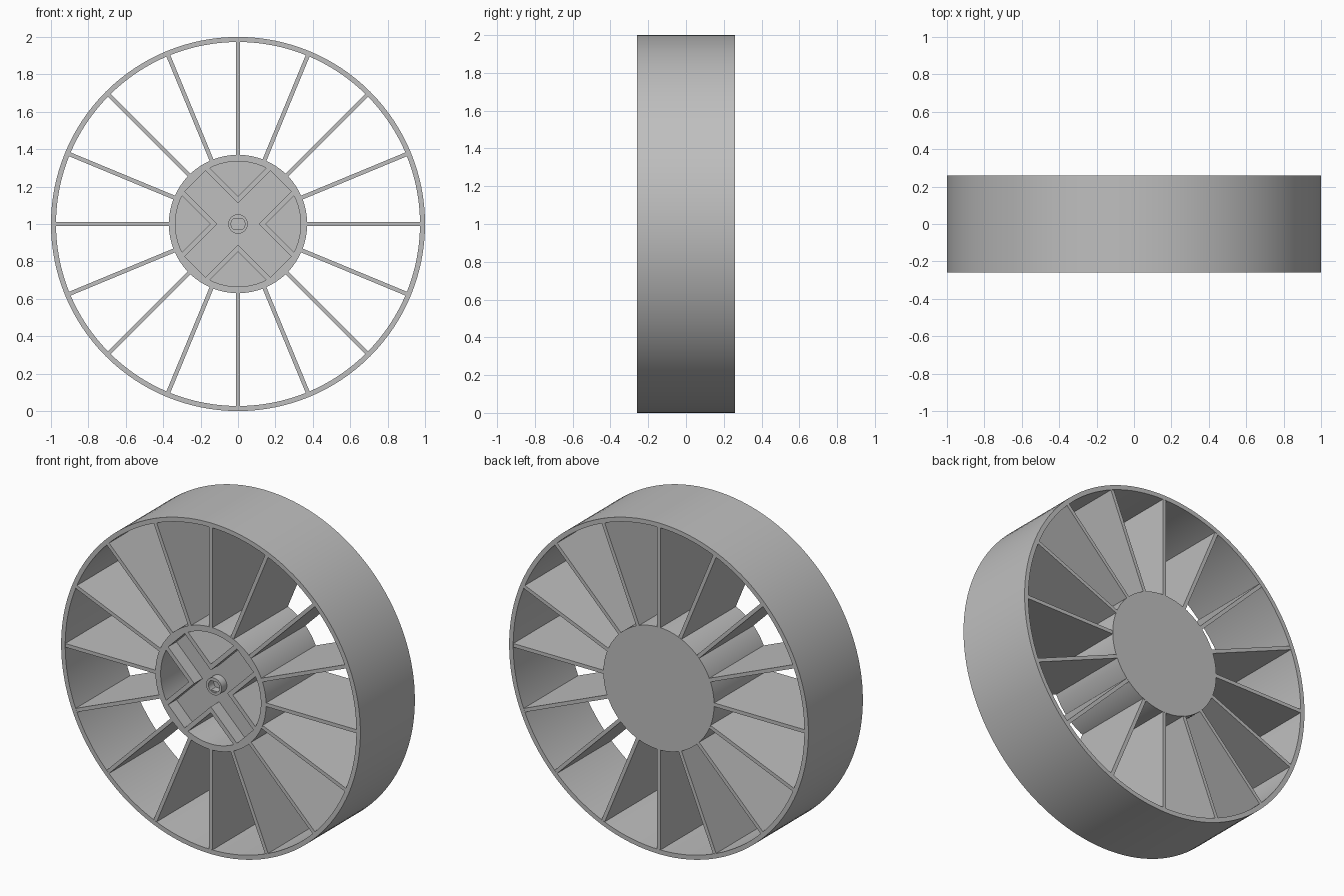
import bpy, bmesh, math
from mathutils import Matrix, Vector

cube = bpy.data.objects.get("Cube")
if cube:
    bpy.data.objects.remove(cube, do_unlink=True)

GREY = (0.52, 0.52, 0.52, 1.0)
mat = bpy.data.materials.new("plain grey")
mat.use_nodes = True
mat.diffuse_color = GREY
mat.node_tree.nodes["Principled BSDF"].inputs["Base Color"].default_value = GREY

HALF = 0.26                     # half of the wheel width
AXLE = Vector((0, 0, 1))        # wheel centre
HUB_R, POCKET_R = 0.37, 0.335
FLOOR = 0.22                    # inner face of the hub's back plate
ARM, WALL = 0.078, 0.026        # half width of the cross slot, thickness of its walls


def finish(name, bm):
    bmesh.ops.remove_doubles(bm, verts=bm.verts[:], dist=1e-5)
    bmesh.ops.recalc_face_normals(bm, faces=bm.faces[:])
    mesh = bpy.data.meshes.new(name)
    bm.to_mesh(mesh)
    bm.free()
    mesh.materials.append(mat)
    obj = bpy.data.objects.new(name, mesh)
    obj.location = AXLE
    bpy.context.collection.objects.link(obj)
    bpy.ops.object.select_all(action="DESELECT")
    obj.select_set(True)
    bpy.context.view_layer.objects.active = obj
    bpy.ops.object.shade_smooth_by_angle(angle=math.radians(30))
    return obj


def lathe(name, profile, steps, closed=True):
    """Spin (radius, y) points around the axle."""
    bm = bmesh.new()
    verts = [bm.verts.new((r, y, 0)) for r, y in profile]
    edges = [bm.edges.new(pair) for pair in zip(verts, verts[1:])]
    if closed:
        edges.append(bm.edges.new((verts[-1], verts[0])))
    bmesh.ops.spin(bm, geom=verts + edges, cent=(0, 0, 0), axis=(0, 1, 0),
                   angle=math.tau, steps=steps)
    return finish(name, bm)


def prism(bm, outline, y0, y1, angle):
    """Extrude an (x, z) outline along the axle, turned by an angle."""
    turn = Matrix.Rotation(angle, 3, "Y")
    face = bm.faces.new([bm.verts.new(turn @ Vector((x, y0, z))) for x, z in outline])
    grown = bmesh.ops.extrude_face_region(bm, geom=[face], use_keep_orig=True)["geom"]
    bmesh.ops.translate(bm, vec=(0, y1 - y0, 0),
                        verts=[g for g in grown if isinstance(g, bmesh.types.BMVert)])


# Outer rim
lathe("rim", [(1, -HALF), (1, HALF), (0.973, HALF), (0.973, -HALF)], 128)

# Hub cup: open at the front, closed at the back
lathe("hub", [(0, HALF), (HUB_R, HALF), (HUB_R, -HALF), (POCKET_R, -HALF),
              (POCKET_R, FLOOR), (0, FLOOR)], 96, closed=False)

# Sixteen full-width blade spokes
bm = bmesh.new()
t = 0.011
for i in range(16):
    prism(bm, [(0.36, -t), (0.98, -t), (0.98, t), (0.36, t)],
          -HALF + 0.001, HALF - 0.001, i * math.tau / 16)
finish("spokes", bm)

# Cross slot: angled walls around a recessed cross-shaped floor
quarters = [math.pi / 4 + k * math.pi / 2 for k in range(4)]
end, outer = 0.325, ARM + WALL
bm = bmesh.new()
for a in quarters:
    prism(bm, [(ARM, ARM), (end, ARM), (end, outer), (outer, outer),
               (outer, end), (ARM, end)], -HALF, FLOOR, a)
finish("slot_walls", bm)

bm = bmesh.new()
for a in quarters:
    prism(bm, [(end, -outer), (0.345, -outer), (0.345, outer), (end, outer)],
          -HALF, FLOOR, a)
finish("slot_ends", bm)

outline = []
for k in range(4):
    c, s = round(math.cos(k * math.pi / 2)), round(math.sin(k * math.pi / 2))
    outline += [(c * x - s * z, s * x + c * z)
                for x, z in ((end, -ARM), (end, ARM), (ARM, ARM))]
bm = bmesh.new()
prism(bm, outline, -0.18, FLOOR, math.pi / 4)
finish("slot_floor", bm)

# Axle socket: a short tube with a flat on each side of the bore
lathe("axle_socket", [(0.052, -0.18), (0.052, -0.23), (0.037, -0.23), (0.037, -0.18)], 32)
bm = bmesh.new()
for a in (math.pi / 2, -math.pi / 2):
    prism(bm, [(0.028, -0.024), (0.038, -0.024), (0.038, 0.024), (0.028, 0.024)],
          -0.225, -0.18, a)
finish("socket_flats", bm)
